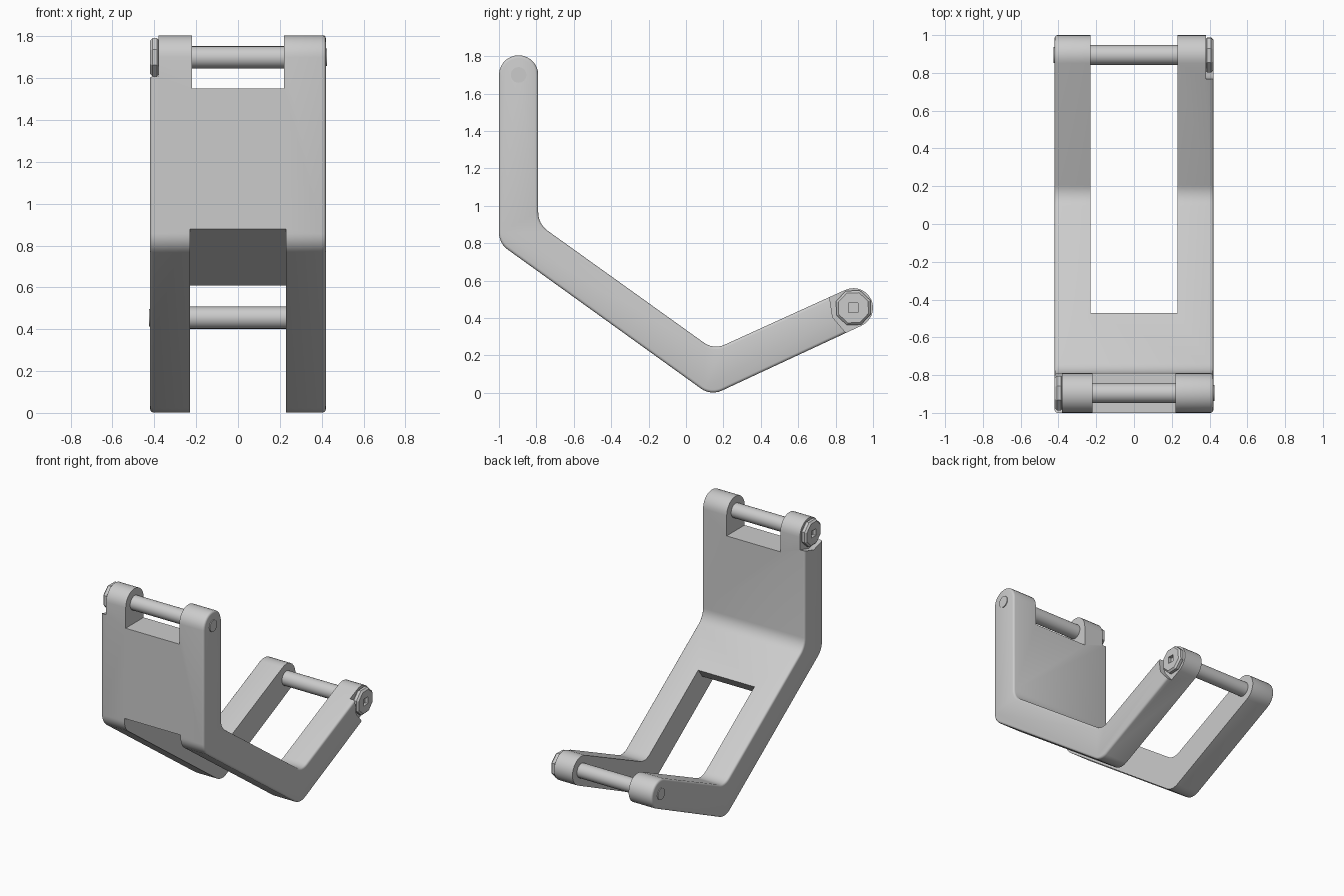
import bpy, bmesh, math
from mathutils import Vector, Matrix

if "Cube" in bpy.data.objects:
    bpy.data.objects.remove(bpy.data.objects["Cube"])

HALF = 0.42          # half width of the bracket
R = 0.105            # radius of the rounded ends
TOP = Vector((-0.895, 1.70))
ARM = Vector((0.895, 0.455))
ARM_ANGLE = math.radians(24.5)


def prism(name, pts, x0, x1):
    """Extrude a (y, z) outline along x."""
    bm = bmesh.new()
    face = bm.faces.new([bm.verts.new((x0, p[0], p[1])) for p in pts])
    ext = bmesh.ops.extrude_face_region(bm, geom=[face])
    verts = [g for g in ext["geom"] if isinstance(g, bmesh.types.BMVert)]
    bmesh.ops.translate(bm, verts=verts, vec=(x1 - x0, 0, 0))
    bmesh.ops.recalc_face_normals(bm, faces=bm.faces)
    me = bpy.data.meshes.new(name)
    bm.to_mesh(me)
    bm.free()
    ob = bpy.data.objects.new(name, me)
    bpy.context.collection.objects.link(ob)
    return ob


def arc(c, r, a0, a1, n):
    return [Vector((c[0] + r * math.cos(a0 + (a1 - a0) * i / n),
                    c[1] + r * math.sin(a0 + (a1 - a0) * i / n))) for i in range(n + 1)]


def fillet(a, b, c, r, n=6):
    """Round corner b between a and c."""
    a, b, c = Vector(a), Vector(b), Vector(c)
    u, v = (a - b).normalized(), (c - b).normalized()
    half = u.angle(v) / 2
    centre = b + (u + v).normalized() * (r / math.sin(half))
    p, q = b + u * r / math.tan(half) - centre, b + v * r / math.tan(half) - centre
    out = []
    for i in range(n + 1):
        d = p.lerp(q, i / n).normalized() * r
        out.append(centre + d)
    return out


def apply(ob, kind, **props):
    mod = ob.modifiers.new(kind.title(), kind)
    for k, v in props.items():
        setattr(mod, k, v)
    bpy.ops.object.select_all(action='DESELECT')
    bpy.context.view_layer.objects.active = ob
    ob.select_set(True)
    bpy.ops.object.modifier_apply(modifier=mod.name)


def cut(ob, cutter):
    apply(ob, 'BOOLEAN', operation='DIFFERENCE', object=cutter, solver='EXACT')
    bpy.data.objects.remove(cutter)


def smooth(ob):
    bpy.ops.object.select_all(action='DESELECT')
    bpy.context.view_layer.objects.active = ob
    ob.select_set(True)
    bpy.ops.object.shade_smooth_by_angle(angle=math.radians(32))


def local(c, ang, pts):
    """Place points given along/across an arm whose end centre is c."""
    rot = Matrix.Rotation(ang, 2)
    return [c + rot @ Vector(p) for p in pts]


# Bent bracket: side outline with rounded ends and bends
o1, o2 = (-1.0, 0.80), (0.133, -0.015)
i1, i2 = (-0.79, 0.903), (0.148, 0.231)
top_cap = arc(TOP, R, 0, math.pi, 14)
arm_cap = arc(ARM, R, ARM_ANGLE - math.pi / 2, ARM_ANGLE + math.pi / 2, 14)
outline = (top_cap + fillet(top_cap[-1], o1, o2, 0.11) + fillet(o1, o2, arm_cap[0], 0.11)
           + arm_cap + fillet(arm_cap[-1], i2, i1, 0.11) + fillet(i2, i1, top_cap[0], 0.12))
bracket = prism("bent_bracket", outline, -HALF, HALF)
apply(bracket, 'BEVEL', width=0.015, segments=3, limit_method='ANGLE',
      angle_limit=math.radians(60))

# Notch between the upper lugs
cut(bracket, prism("notch_cutter", [(-1.2, 1.55), (-0.6, 1.55), (-0.6, 2), (-1.2, 2)],
                   -0.22, 0.22))
# Long opening between the rails, also thinning the underside of the crossbar
cut(bracket, prism("slot_cutter", [(-0.412, 0.755), (-0.52, 0.61), (-1.1, 0.936),
                                   (-1.1, -0.2), (1.2, -0.2), (1.2, 0.8)], -0.23, 0.23))
# V-shaped pockets for the pin heads
pocket = [(-0.085, 0.13), (-0.122, 0), (-0.085, -0.13), (0.2, -0.13), (0.2, 0.13)]
cut(bracket, prism("pocket_cutter", local(ARM, ARM_ANGLE, pocket), 0.38, 0.5))
cut(bracket, prism("pocket_cutter", local(TOP, math.pi / 2, pocket), -0.5, -0.38))
smooth(bracket)


# Pins with a chamfered octagonal head and square socket
def pin(name, c, side, ang):
    shaft = prism(name + "_shaft", arc(c, 0.053, 0, math.tau * 23 / 24, 23),
                  -0.39 * side, 0.39 * side)
    smooth(shaft)
    tip = prism(name + "_tip", arc(c, 0.042, 0, math.tau * 23 / 24, 23),
                -0.38 * side, -0.426 * side)
    smooth(tip)
    head = prism(name + "_head", arc(c, 0.099, ang, ang + math.tau * 7 / 8, 7),
                 0.375 * side, 0.42 * side)
    apply(head, 'BEVEL', width=0.012, segments=1, limit_method='ANGLE',
          angle_limit=math.radians(60))
    s = 0.025
    cut(head, prism("socket_cutter", [(c[0] - s, c[1] - s), (c[0] + s, c[1] - s),
                                      (c[0] + s, c[1] + s), (c[0] - s, c[1] + s)],
                    0.395 * side, 0.5 * side))


pin("upper_pin", TOP, -1, math.pi / 8)
pin("lower_pin", ARM, 1, ARM_ANGLE)
